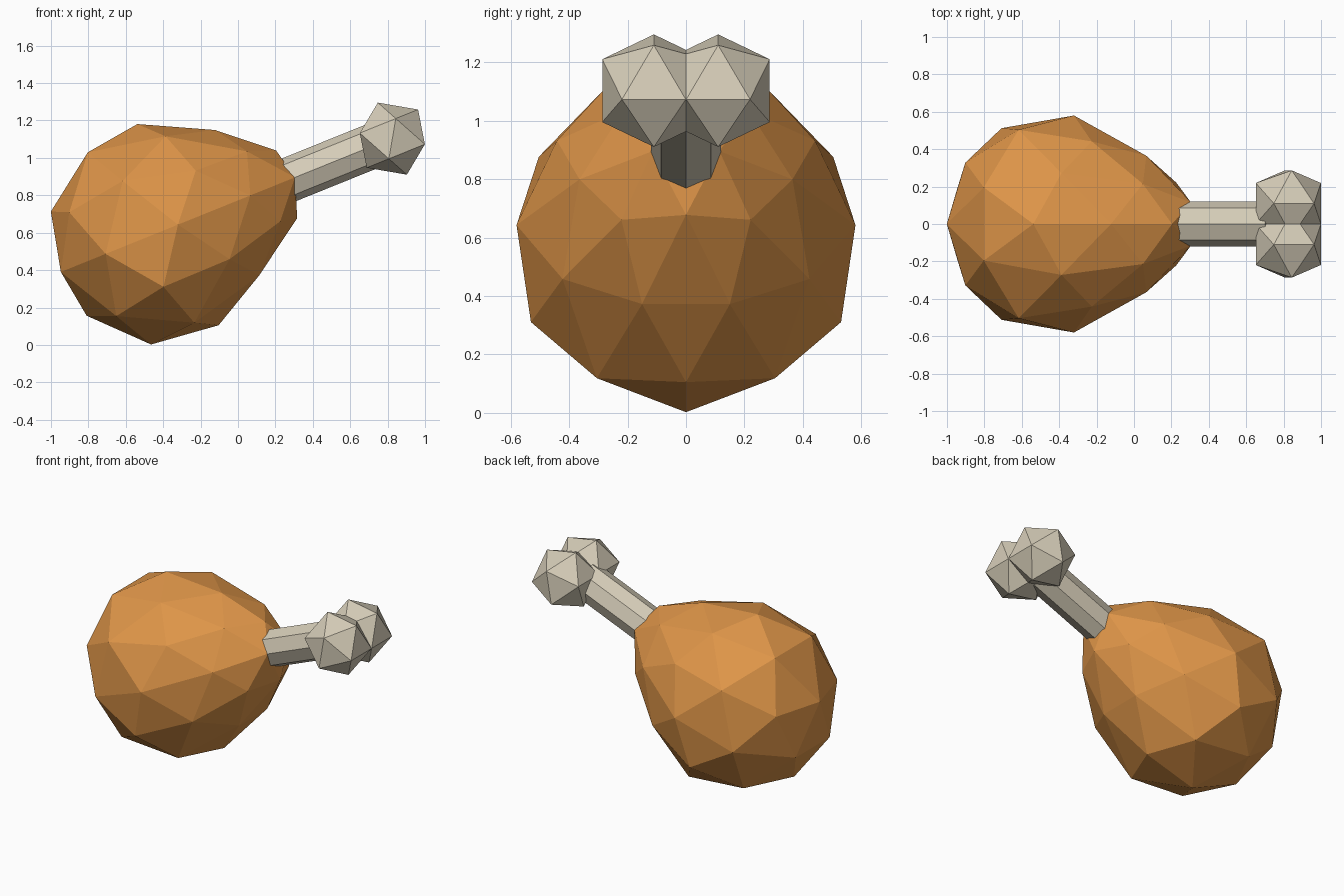
import bpy
import math
from mathutils import Matrix, Vector

cube = bpy.data.objects.get("Cube")
if cube:
    bpy.data.objects.remove(cube, do_unlink=True)

# Everything is built along local x, then tilted up and moved into place
PLACE = Matrix.Translation((-0.321, 0, 0.643)) @ Matrix.Rotation(math.radians(-22), 4, 'Y')


def make_material(name, color):
    mat = bpy.data.materials.new(name)
    mat.use_nodes = True
    mat.diffuse_color = color
    bsdf = next(n for n in mat.node_tree.nodes if n.type == 'BSDF_PRINCIPLED')
    bsdf.inputs["Base Color"].default_value = color
    return mat


def finish(name, mat, local):
    obj = bpy.context.object
    obj.name = name
    obj.data.materials.append(mat)
    obj.data.transform(PLACE @ local)
    return obj


meat_mat = make_material("roast orange", (0.73, 0.30, 0.065, 1))
bone_mat = make_material("bone cream", (0.67, 0.61, 0.48, 1))


# Meat: faceted ball, plump at the back and narrowing towards the bone
def girth(x):
    return 0.58 - 0.22 * x - (0.22 * x * x if x < 0 else 0)


bpy.ops.mesh.primitive_ico_sphere_add(subdivisions=2, radius=1, location=(0, 0, 0))
for v in bpy.context.object.data.vertices:
    s = girth(v.co.x)
    v.co = Vector((v.co.x * 0.71, v.co.y * s, v.co.z * s))
finish("meat", meat_mat, Matrix())

# Bone shaft: octagonal rod starting inside the meat
START, END = 0.3, 1.15
bpy.ops.mesh.primitive_cylinder_add(vertices=8, radius=0.12, depth=END - START, location=(0, 0, 0))
finish("bone_shaft", bone_mat,
       Matrix.Translation(((START + END) / 2, 0, 0)) @ Matrix.Rotation(math.pi / 2, 4, 'Y'))

# Two knuckles at the end of the bone
for side, y in (("left", 0.11), ("right", -0.11)):
    bpy.ops.mesh.primitive_ico_sphere_add(subdivisions=1, radius=0.2076, location=(0, 0, 0))
    finish("bone_knuckle_" + side, bone_mat, Matrix.Translation((1.235, y, -0.003)))
